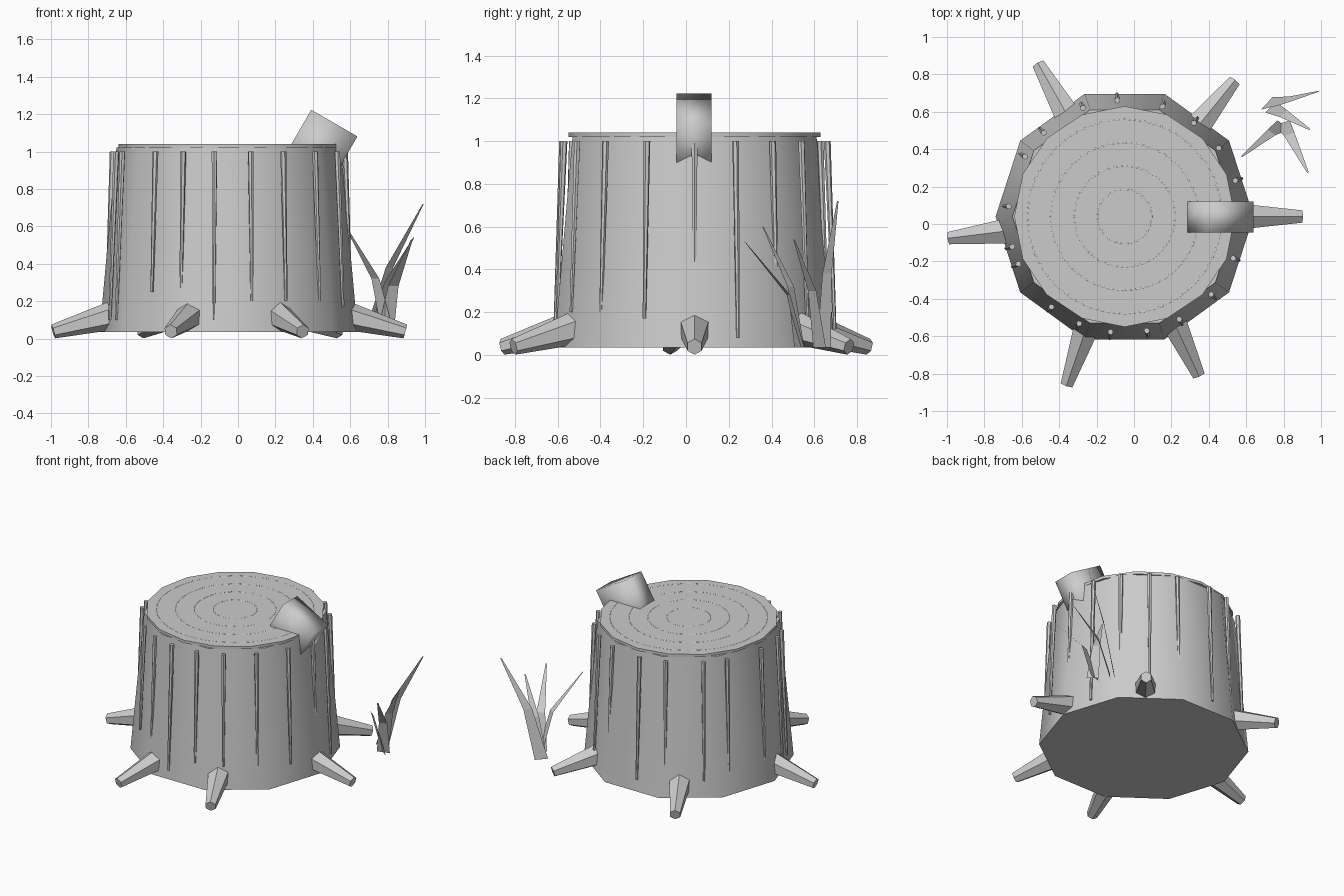
import bpy, bmesh, math
from mathutils import Vector

if "Cube" in bpy.data.objects:
    bpy.data.objects.remove(bpy.data.objects["Cube"])

CX, CY = -0.05, 0.04          # stump axis
mat = bpy.data.materials.new("plain grey")
mat.diffuse_color = (0.6, 0.6, 0.6, 1)
mat.use_nodes = True
mat.node_tree.nodes["Principled BSDF"].inputs["Base Color"].default_value = mat.diffuse_color


def polar(angle, r, z):
    a = math.radians(angle)
    return Vector((CX + r * math.cos(a), CY + r * math.sin(a), z))


def finish(ob, name, smooth=None):
    ob.name = name
    ob.data.materials.append(mat)
    if smooth:
        bpy.ops.object.shade_smooth_by_angle(angle=math.radians(smooth))
    return ob


def cone(name, p, q, r1, r2, sides, smooth=None):
    """Tapered prism running from p to q."""
    d = q - p
    bpy.ops.mesh.primitive_cone_add(vertices=sides, radius1=r1, radius2=r2, depth=d.length,
                                    location=(p + q) / 2,
                                    rotation=d.to_track_quat('Z', 'Y').to_euler())
    return finish(bpy.context.object, name, smooth)


def upright(name, sides, r1, r2, z1, z2, smooth):
    """Vertical prism on the stump axis with a corner pointing to +x."""
    bpy.ops.mesh.primitive_cone_add(vertices=sides, radius1=r1, radius2=r2, depth=z2 - z1,
                                    location=(CX, CY, (z1 + z2) / 2),
                                    rotation=(0, 0, math.pi / 2))
    return finish(bpy.context.object, name, smooth)


# Stump trunk and the cut wood disc on top
upright("trunk", 10, 0.69, 0.60, 0.035, 1.022, 45)
upright("cut_top", 16, 0.59, 0.59, 1.02, 1.04, 30)

# Growth rings, barely raised from the cut
for i, r in enumerate((0.145, 0.27, 0.395, 0.52)):
    bpy.ops.mesh.primitive_torus_add(major_radius=r, minor_radius=0.005, major_segments=32,
                                     minor_segments=6, location=(CX, CY, 1.0365))
    finish(bpy.context.object, f"growth_ring_{i + 1}", 70)

# Roots: angle, reach
for i, (a, reach) in enumerate(((0, 0.945), (51, 0.93), (119.5, 0.935),
                                (187, 0.945), (251, 0.95), (295, 0.935))):
    cone(f"root_{i + 1}", polar(a, 0.57, 0.138), polar(a, reach, 0.038), 0.084, 0.038, 6)

# Bark ridges: angle, lower end height
ridges = ((0, 0.33), (18, 0.08), (36, 0.1), (53.5, 0.15), (71, 0.2), (93.6, 0.12), (111, 0.2),
          (134, 0.15), (149, 0.2), (175, 0.2), (195, 0.1), (204, 0.1), (231, 0.25), (247, 0.27),
          (263, 0.1), (281, 0.2), (298, 0.2), (318, 0.2), (339, 0.17))
for i, (a, z) in enumerate(ridges):
    cone(f"bark_ridge_{i + 1}", polar(a, 0.622 + 0.04 * (1 - z), z), polar(a, 0.622, 1.0),
         0.008, 0.016, 6)

# Tilted block sunk into the rim
tilt = math.radians(30)
down = Vector((-math.sin(tilt), 0, -math.cos(tilt)))
bpy.ops.mesh.primitive_cube_add(size=1, location=Vector((0.515, 0.0375, 1.152)) + down * 0.16,
                                rotation=(0, tilt, 0))
block = bpy.context.object
block.scale = (0.285, 0.165, 0.32)
bpy.ops.object.transform_apply(location=False, rotation=False, scale=True)
finish(block, "tilted_block")
bpy.ops.object.shade_smooth()


# Grass blades: flat ribbons bending outward to a thin tip
def blade(name, base, mid, tip, side, width):
    bm = bmesh.new()
    s = Vector(side).normalized() * width / 2
    rows = []
    for p, k in ((base, 1.0), (mid, 0.65), (tip, 0.1)):
        p = Vector(p)
        rows.append((bm.verts.new(p - s * k), bm.verts.new(p + s * k)))
    for (a, b), (c, d) in zip(rows, rows[1:]):
        bm.faces.new((a, b, d, c))
    me = bpy.data.meshes.new(name)
    bm.to_mesh(me)
    bm.free()
    ob = bpy.data.objects.new(name, me)
    bpy.context.collection.objects.link(ob)
    finish(ob, name)


blade("grass_blade_1", (0.71, 0.645, 0.035), (0.81, 0.66, 0.38), (0.99, 0.71, 0.72), (0.06, 0.065, 0), 0.09)
blade("grass_blade_2", (0.73, 0.625, 0.035), (0.80, 0.59, 0.30), (0.94, 0.505, 0.54), (0.06, 0.065, 0), 0.08)
blade("grass_blade_3", (0.79, 0.54, 0.035), (0.83, 0.48, 0.28), (0.93, 0.275, 0.53), (0.10, 0.03, 0), 0.09)
blade("grass_blade_4", (0.80, 0.53, 0.035), (0.735, 0.49, 0.32), (0.575, 0.36, 0.60), (0.07, -0.05, 0), 0.08)
